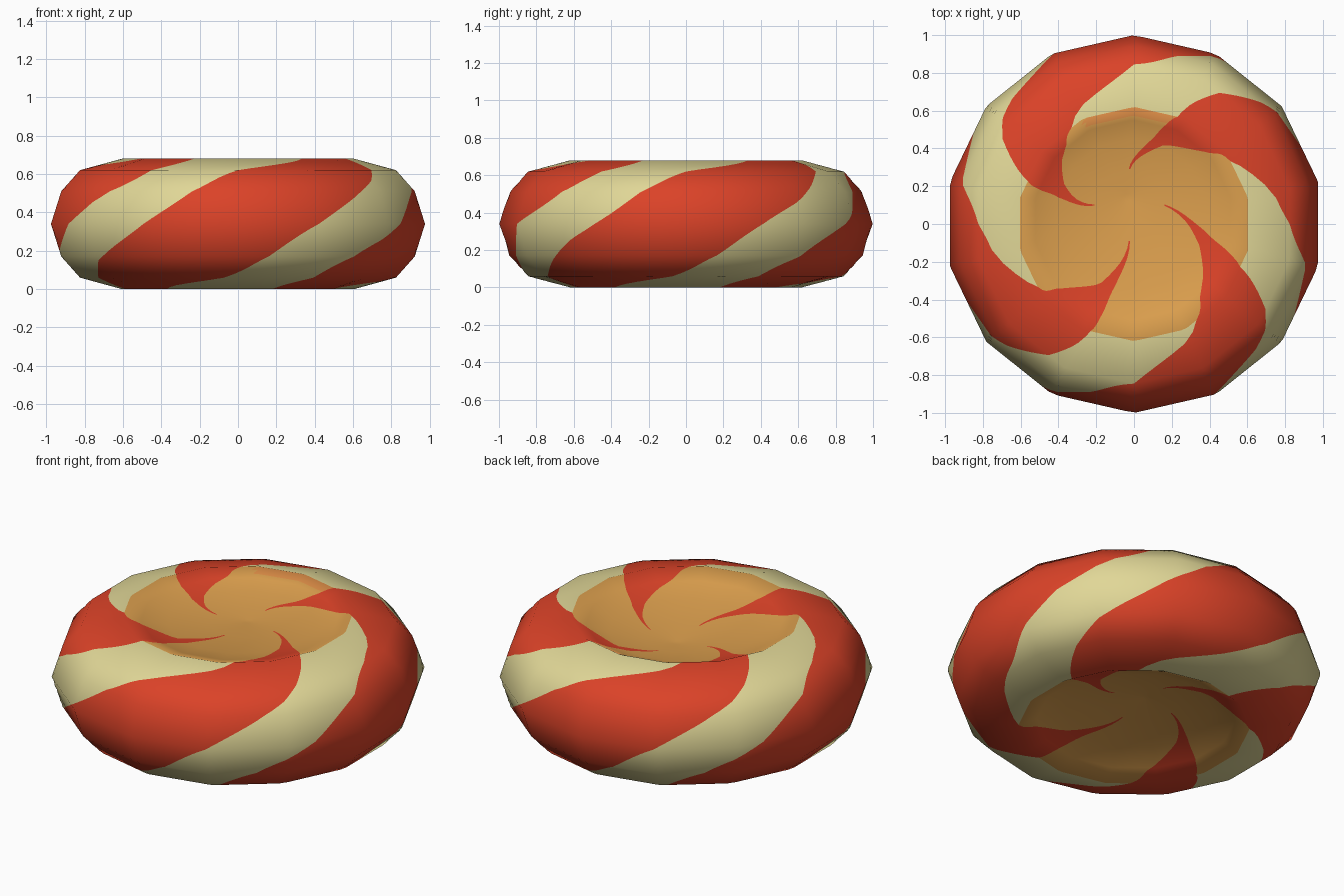
import bpy, math
from mathutils import Vector

if "Cube" in bpy.data.objects:
    bpy.data.objects.remove(bpy.data.objects["Cube"])

SIDES, ARMS, COLS, SUB = 14, 4, 18, 6


def material(name, rgb):
    m = bpy.data.materials.new(name)
    m.diffuse_color = (*rgb, 1)
    m.use_nodes = True
    m.node_tree.nodes["Principled BSDF"].inputs["Base Color"].default_value = m.diffuse_color
    return m


# upper half profile: radius, height, stripe start angle, stripe end angle
top = [(0.02, 0.575, -1, 1), (0.19, 0.585, -1, 1), (0.40, 0.61, -24, -13),
       (0.53, 0.645, -46, -18), (0.62, 0.68, -57, -22), (0.845, 0.62, -90, -33),
       (0.945, 0.51, -105, -46), (1.0, 0.34, -120, -65)]
# the lower half is the upper half turned over
profile = top + [(r, 0.68 - z, -185 - b, -185 - a) for r, z, a, b in reversed(top[:-1])]
last = len(profile) - 1


def point(i):
    return profile[max(0, min(last, i))]


def curve(k, i, t):
    a, b, c, d = (point(i + n)[k] for n in (-1, 0, 1, 2))
    return b + 0.5 * t * (c - a + t * (2 * a - 5 * b + 4 * c - d + t * (3 * (b - c) + d - a)))


def normal_at(i):
    a, b = point(i - 1), point(i + 1)
    return Vector((a[1] - b[1], b[0] - a[0])).normalized()


def polygon(theta):
    # radius factor of a regular polygon with a corner on +y
    step = 2 * math.pi / SIDES
    return math.cos(step / 2) / math.cos((theta - math.pi / 2) % step - step / 2)


verts, normals, faces, mats, angles = [], [], [], [], []
rows = [(i, s / SUB) for i in range(last) for s in range(SUB)] + [(last - 1, 1.0)]
ring = ARMS * COLS * 2

# rings whose columns follow the twisted stripes
for i, t in rows:
    p, q = profile[i], profile[i + 1]
    r, z = (p[k] + (q[k] - p[k]) * t for k in (0, 1))
    e0, e1 = curve(2, i, t), curve(3, i, t)
    n2 = normal_at(i).lerp(normal_at(i + 1), t).normalized()
    # the swirl centre sits slightly off the middle of each dish
    f = max(0, 1 - r / 0.62)
    ox, oy = (-0.035 if z > 0.34 else 0.035) * f, 0.145 * f
    for arm in range(ARMS):
        for c in range(2 * COLS):
            if c < COLS:
                deg = e0 + (e1 - e0) * c / COLS
            else:
                deg = e1 + (e0 + 90 - e1) * (c - COLS) / COLS
            th = math.radians(deg + 90 * arm)
            rr = r * polygon(th)
            verts.append((rr * math.cos(th) + ox, rr * math.sin(th) + oy, z))
            # rows run from the top centre outwards, so n2 = (radial, up)
            normals.append(Vector((n2.x * math.cos(th), n2.x * math.sin(th), n2.y)).normalized())
            angles.append(math.degrees(th) % 360)

# material slots: 0 cream, 1 red, 2 orange, 3 amber
for k in range(len(rows) - 1):
    i, t = rows[k]
    p, q = profile[i], profile[i + 1]
    r = p[0] + (q[0] - p[0]) * (t + 0.5 / SUB)
    upper = i < len(top) - 1
    for j in range(ring):
        j2 = (j + 1) % ring
        faces.append((k * ring + j, (k + 1) * ring + j, (k + 1) * ring + j2, k * ring + j2))
        if r > 0.19 and j % (2 * COLS) < COLS:
            mats.append(1)
        elif r > 0.62:
            mats.append(0)
        elif upper and r > 0.56 and 55 < angles[k * ring + j] < 115:
            mats.append(3)
        else:
            mats.append(2)

# small caps closing the dish centres
faces.append(tuple(range(ring)))
faces.append(tuple(reversed(range((len(rows) - 1) * ring, len(rows) * ring))))
mats += [2, 2]

mesh = bpy.data.meshes.new("swirl_candy")
mesh.from_pydata(verts, [], faces)
for m in (material("cream", (0.75, 0.68, 0.31)), material("red", (0.71, 0.055, 0.021)),
          material("orange", (0.72, 0.35, 0.076)), material("amber", (0.76, 0.28, 0.065))):
    mesh.materials.append(m)
for f, m in zip(mesh.polygons, mats):
    f.material_index = m
    f.use_smooth = True
mesh.update()
mesh.normals_split_custom_set_from_vertices([tuple(n) for n in normals])
candy = bpy.data.objects.new("swirl_candy", mesh)
bpy.context.collection.objects.link(candy)
